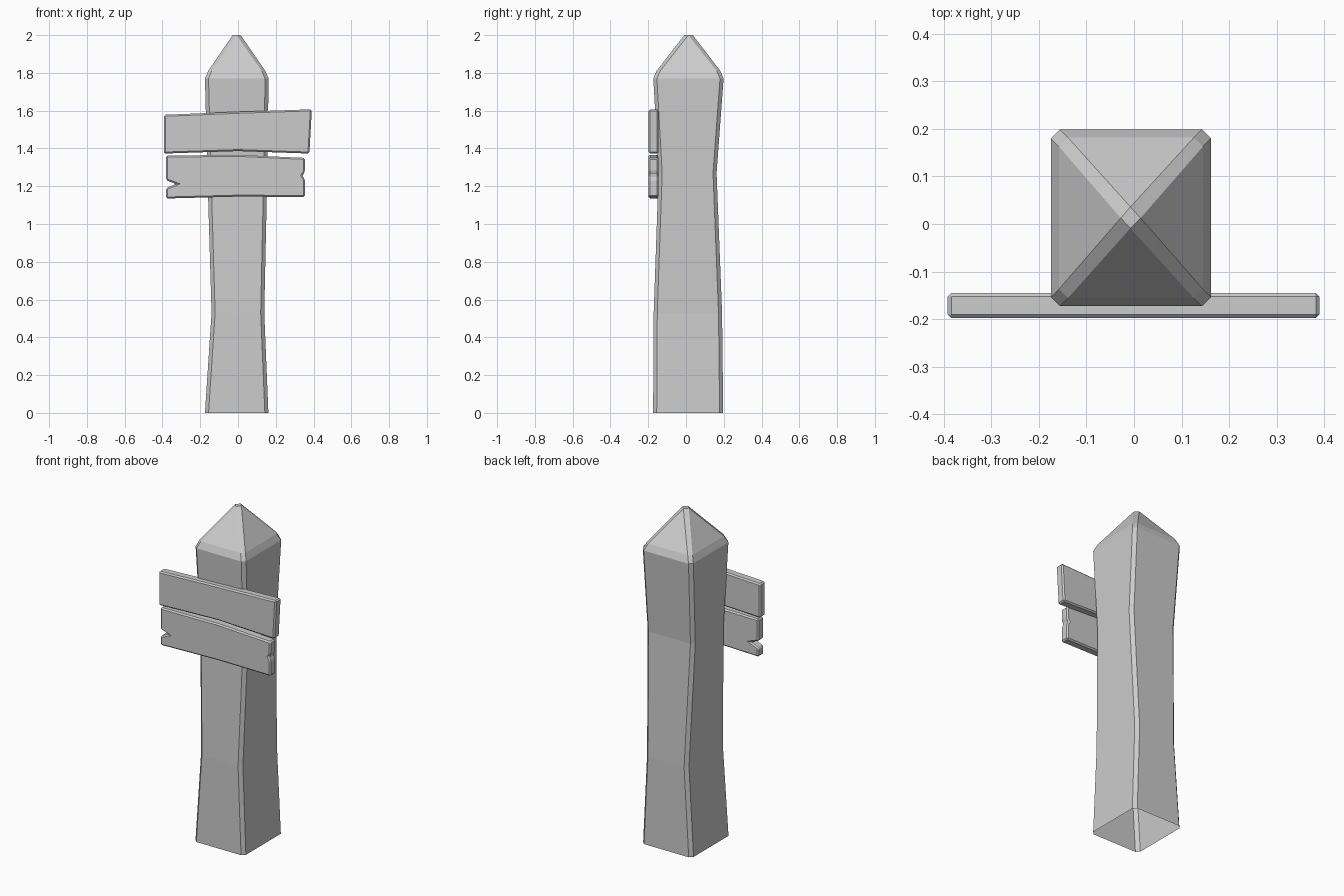
import bpy, bmesh

if "Cube" in bpy.data.objects:
    bpy.data.objects.remove(bpy.data.objects["Cube"])


def ring(bm, x0, x1, y0, y1, z, c):
    """Rectangle with chamfered corners, as eight vertices."""
    pts = [(x0 + c, y0), (x1 - c, y0), (x1, y0 + c), (x1, y1 - c),
           (x1 - c, y1), (x0 + c, y1), (x0, y1 - c), (x0, y0 + c)]
    return [bm.verts.new((x, y, z)) for x, y in pts]


def finish(bm, name):
    mesh = bpy.data.meshes.new(name)
    bm.to_mesh(mesh)
    bm.free()
    ob = bpy.data.objects.new(name, mesh)
    bpy.context.collection.objects.link(ob)
    return ob


def plank(name, outline, y0=-0.198, y1=-0.145):
    """Extrude a front outline (x, z) backwards and soften its edges."""
    bm = bmesh.new()
    front = bm.faces.new([bm.verts.new((x, y0, z)) for x, z in outline])
    ext = bmesh.ops.extrude_face_region(bm, geom=[front], use_keep_orig=True)
    verts = [g for g in ext["geom"] if isinstance(g, bmesh.types.BMVert)]
    bmesh.ops.translate(bm, verts=verts, vec=(0, y1 - y0, 0))
    bmesh.ops.recalc_face_normals(bm, faces=bm.faces)
    ob = finish(bm, name)
    bev = ob.modifiers.new("edge_bevel", "BEVEL")
    bev.width, bev.segments = 0.008, 1
    bev.limit_method, bev.angle_limit = "ANGLE", 0.4
    return ob


# Post: uneven chamfered sections, open underneath, pointed cap
sections = [
    (-0.175, 0.161, -0.174, 0.197, 0.00, 0.019),
    (-0.140, 0.139, -0.171, 0.191, 0.53, 0.019),
    (-0.162, 0.155, -0.145, 0.162, 1.27, 0.019),
    (-0.175, 0.162, -0.173, 0.199, 1.77, 0.019),
    (-0.158, 0.145, -0.156, 0.182, 1.81, 0.019),
    (-0.028, 0.014, -0.009, 0.036, 2.00, 0.0215),
]
bm = bmesh.new()
rings = [ring(bm, *s) for s in sections]
for a, b in zip(rings, rings[1:]):
    for i in range(8):
        j = (i + 1) % 8
        bm.faces.new((a[i], a[j], b[j], b[i]))
bm.faces.new(rings[-1])
bmesh.ops.remove_doubles(bm, verts=rings[-1], dist=0.004)
finish(bm, "post")

# Sign boards
plank("upper_board", [(-0.392, 1.373), (0, 1.386), (0.378, 1.373),
                      (0.391, 1.607), (0, 1.594), (-0.392, 1.578)])
plank("lower_board", [(-0.381, 1.135), (0, 1.145), (0.354, 1.143),
                      (0.354, 1.235), (0.341, 1.257), (0.354, 1.276),
                      (0.354, 1.350), (0, 1.366), (-0.381, 1.362),
                      (-0.381, 1.232), (-0.328, 1.212), (-0.381, 1.190)])
